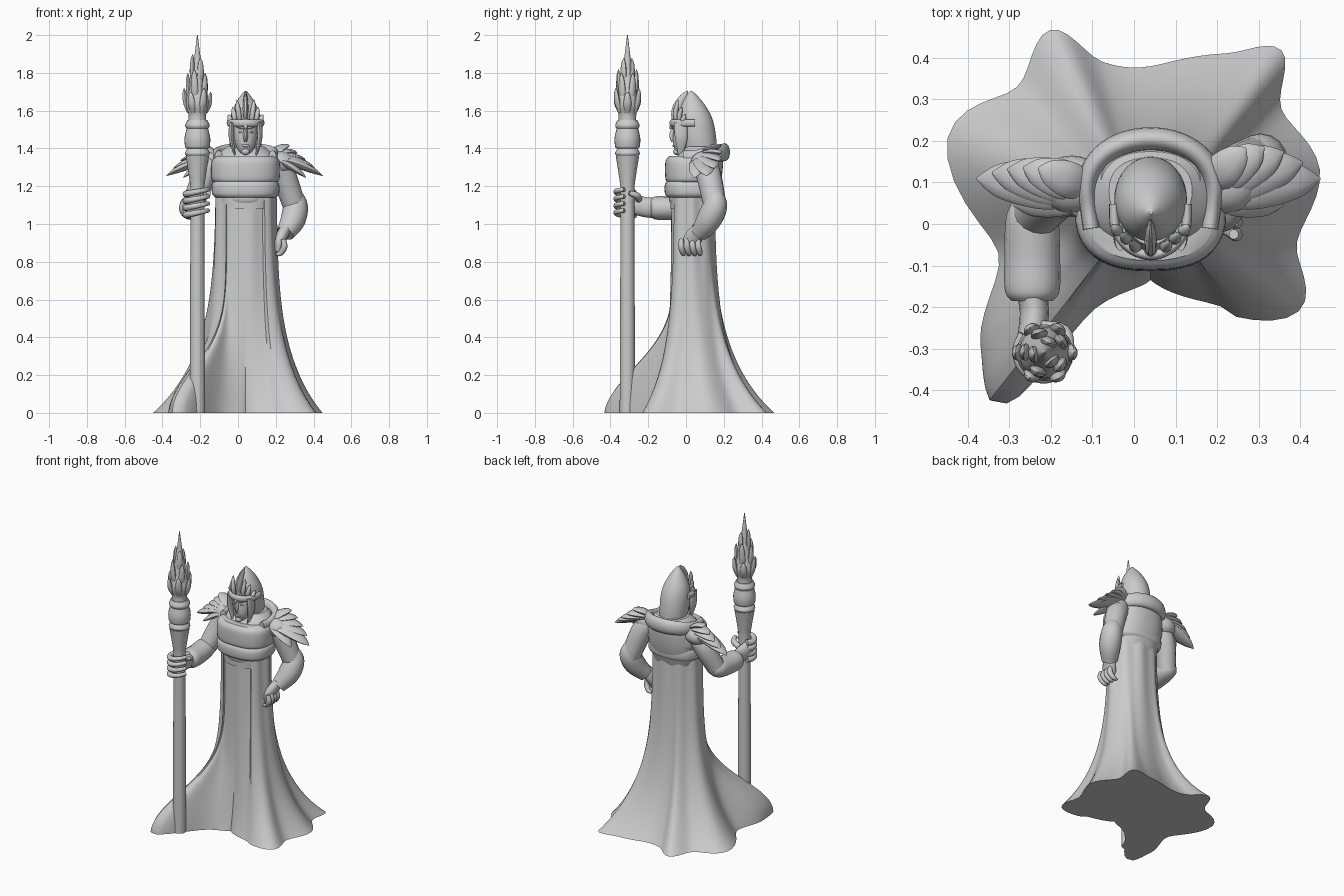
import bpy, bmesh
from math import sin, cos, pi, radians, exp
from mathutils import Vector, Matrix

if "Cube" in bpy.data.objects:
    bpy.data.objects.remove(bpy.data.objects["Cube"])

stone = bpy.data.materials.new("stone_grey")
stone.use_nodes = True
stone.diffuse_color = (0.6, 0.6, 0.6, 1)
stone.node_tree.nodes["Principled BSDF"].inputs["Base Color"].default_value = stone.diffuse_color
parts = []
BODY_X = 0.04
UPRIGHT = Vector((0, 0, 1))
BACKWARD = Vector((0, 1, 0))


def finish(name, bm):
    """Turn a bmesh into a named object."""
    bmesh.ops.recalc_face_normals(bm, faces=bm.faces)
    mesh = bpy.data.meshes.new(name)
    bm.to_mesh(mesh)
    bm.free()
    mesh.materials.append(stone)
    obj = bpy.data.objects.new(name, mesh)
    bpy.context.collection.objects.link(obj)
    parts.append(obj)


def skin(name, rings):
    """Bridge closed rings of points and cap both ends."""
    bm = bmesh.new()
    loops = [[bm.verts.new(point) for point in ring] for ring in rings]
    for low, high in zip(loops, loops[1:]):
        for i in range(len(low)):
            bm.faces.new((low[i - 1], low[i], high[i], high[i - 1]))
    bm.faces.new(loops[0])
    bm.faces.new(loops[-1])
    finish(name, bm)


def spline(keys, steps=5):
    """Smooth curve through tuples of any length."""
    result = []
    last = len(keys) - 1
    for i in range(last):
        before, start, end, after = keys[max(i - 1, 0)], keys[i], keys[i + 1], keys[min(i + 2, last)]
        for step in range(steps):
            t = step / steps
            result.append(tuple(
                b + t / 2 * (c - a + t * (2 * a - 5 * b + 4 * c - d + t * (3 * (b - c) + d - a)))
                for a, b, c, d in zip(before, start, end, after)))
    return result + [keys[-1]]


def column(name, x, y, depth, keys, lean=0, power=1, sides=40):
    """Upright form from (height, half width) keys; a low power squares it off."""
    def squared(value):
        return abs(value) ** power * (1 if value > 0 else -1)
    turns = [2 * pi * i / sides for i in range(sides)]
    base = keys[0][0]
    skin(name, [[(x + r * squared(cos(a)), y + lean * (z - base) + depth * r * squared(sin(a)), z) for a in turns]
                for z, r in spline(keys)])


def sweep(name, keys, flat=1, up=UPRIGHT, sides=16):
    """Limb along (x, y, z, radius) keys, flattened along the up direction."""
    path = spline(keys)
    rings = []
    for i, (x, y, z, radius) in enumerate(path):
        ahead, behind = path[min(i + 1, len(path) - 1)], path[max(i - 1, 0)]
        along = (Vector(ahead[:3]) - Vector(behind[:3])).normalized()
        across = along.cross(up).normalized()
        normal = across.cross(along)
        turns = [2 * pi * s / sides for s in range(sides)]
        rings.append([Vector((x, y, z)) + radius * (across * cos(a) + normal * flat * sin(a)) for a in turns])
    skin(name, rings)


def blade(name, base, tip, width, flat=0.4, up=UPRIGHT, bow=0.0):
    """Pointed, slightly bowed leaf."""
    base, tip = Vector(base), Vector(tip)
    keys = []
    for t, share in ((0, 0.6), (0.4, 1), (0.8, 0.7), (1, 0.05)):
        keys.append((*(base.lerp(tip, t) + up * bow * sin(pi * t)), width * share))
    sweep(name, keys, flat, up, sides=10)


def blob(name, centre, size):
    bm = bmesh.new()
    bmesh.ops.create_uvsphere(bm, u_segments=20, v_segments=12, radius=1,
                              matrix=Matrix.LocRotScale(Vector(centre), None, Vector(size)))
    finish(name, bm)


# Robe: a round waist flaring into a ragged hem of (degrees, reach), with a raised train
hem = spline([(-90, 0.18), (-60, 0.27), (-34, 0.43), (-12, 0.36), (14, 0.42), (38, 0.4), (51, 0.5), (65, 0.42),
              (90, 0.35), (108, 0.38), (119, 0.5), (137, 0.44), (160, 0.52), (195, 0.38), (218, 0.52), (234, 0.59),
              (242, 0.28), (270, 0.18)], 6)[:-1]
rings = []
for level in range(41):
    z = 1.14 * (level / 40) ** 1.5
    ring = []
    for degrees, reach in hem:
        angle = radians(degrees)
        train = exp(-((degrees - 226) / 24) ** 2)
        flare = exp(-3.3 * z - z ** 3)
        flare += train * (exp(-(3 * z) ** 2) - flare)
        fold = 1 + 0.03 * cos(9 * angle) * min(1, z)
        panel = 0.015 if sin(angle) < -0.78 else 0
        waist = Vector((0.16 * cos(angle), 0.12 * sin(angle), 0)) * fold
        foot = Vector((cos(angle), sin(angle), 0)) * reach
        ring.append(waist.lerp(foot, flare) + Vector((BODY_X, 0.03 + panel, z)))
    rings.append(ring)
skin("robe", rings)

# Torso and layered breastplate
column("torso", BODY_X, 0.03, 0.8, [(1.08, 0.14), (1.2, 0.165), (1.3, 0.165), (1.36, 0.15), (1.41, 0.1)],
       lean=0.15, power=0.85)
column("upper_back", BODY_X, 0.06, 0.68, [(1.17, 0.12), (1.25, 0.145), (1.34, 0.145), (1.39, 0.12)], lean=0.2)
for name, low, high, radius, y in (("belly_plate", 1.11, 1.2, 0.1, -0.01),
                                   ("lower_chest_plate", 1.14, 1.24, 0.177, 0.03),
                                   ("upper_chest_plate", 1.22, 1.36, 0.18, 0.035)):
    column(name, BODY_X, y, 0.8, [(low, radius * 0.9), (low + 0.02, radius), (high - 0.03, radius),
                                  (high, radius * 0.85)], power=0.8)
column("neck", BODY_X, 0.04, 1, [(1.34, 0.06), (1.45, 0.055)])

# Horseshoe collar standing on the back
collar = []
for i in range(13):
    angle = pi * (i / 10 - 0.1)
    raised = max(0, sin(angle))
    collar.append((BODY_X + 0.15 * cos(angle) * (1 + 0.25 * raised), 0.04 + 0.165 * sin(angle),
                   1.355 + 0.025 * raised, 0.02 + 0.008 * raised))
sweep("back_collar", collar, flat=1.7)

# Face
column("face", BODY_X, -0.02, 1.08, [(1.365, 0.015), (1.385, 0.036), (1.43, 0.055), (1.5, 0.062), (1.56, 0.055)], lean=0.15)
blade("nose", (BODY_X, -0.07, 1.435), (BODY_X, -0.06, 1.52), 0.013, flat=1.2, up=BACKWARD, bow=-0.008)
blob("mouth", (BODY_X, -0.062, 1.415), (0.022, 0.01, 0.008))
blob("chin", (BODY_X, -0.05, 1.383), (0.022, 0.018, 0.018))

# Pointed helmet with brow band and crest
column("helmet", BODY_X, 0.08, 1.1, [(1.35, 0.075), (1.4, 0.082), (1.46, 0.087), (1.53, 0.086), (1.59, 0.074),
                                     (1.65, 0.046), (1.69, 0.018), (1.705, 0.004)], lean=-0.15)
sweep("brow_band", [(BODY_X + 0.09 * sin(a), 0.025 - 0.1 * cos(a), 1.535, 0.012)
                    for a in (-1.8, -1.2, -0.6, 0, 0.6, 1.2, 1.8)], flat=1.6)
blade("crest", (BODY_X, -0.06, 1.54), (BODY_X, 0.01, 1.705), 0.015, flat=2, up=BACKWARD, bow=-0.015)
blade("brow_point", (BODY_X, -0.055, 1.58), (BODY_X, -0.085, 1.5), 0.015, flat=0.8, up=BACKWARD)

# Paired cheek guards, eyes, brows and crown blades
for name, side in (("left", 1), ("right", -1)):
    sweep(name + "_cheek_guard", [(BODY_X + side * 0.073, -0.03, 1.54, 0.014), (BODY_X + side * 0.075, -0.025, 1.45, 0.013),
                                  (BODY_X + side * 0.055, -0.03, 1.36, 0.004)], flat=2.5, up=BACKWARD)
    blade(name + "_eyebrow", (BODY_X + side * 0.01, -0.07, 1.505), (BODY_X + side * 0.06, -0.045, 1.525), 0.01, flat=0.8)
    blob(name + "_eye", (BODY_X + side * 0.026, -0.058, 1.487), (0.013, 0.008, 0.006))
    for n in range(3):
        spread = BODY_X + side * (0.03 + 0.022 * n)
        blade(f"{name}_crown_blade_{n}", (spread, 0.02 * n - 0.05, 1.53),
              (spread + side * 0.016, 0.02 * n - 0.04, 1.66 - 0.04 * n), 0.014, flat=1, up=BACKWARD, bow=-0.01)

# Shoulder armour: fanned overlapping blades
for name, side, root, turn in (("left", 1, 0.17, 10), ("right", -1, -0.1, 4)):
    base = Vector((root, 0.085, 1.345))
    blob(name + "_shoulder_cap", base + Vector((side * 0.05, 0.01, -0.02)), (0.08, 0.07, 0.06))
    for n in range(5):
        angle = radians(turn * n + 5)
        length = 0.28 - 0.035 * n
        reach = Vector((side * cos(angle) * length, sin(angle) * length, 0.04 * n - 0.09))
        blade(f"{name}_shoulder_blade_{n}", base, base + reach, 0.06 - 0.004 * n, bow=0.02)
    blade(name + "_front_shoulder_blade", base, base + Vector((side * 0.19, -0.04, -0.1)), 0.05, bow=0.02)

# Left arm, hand on hip
sweep("left_upper_arm", [(0.19, 0.09, 1.33, 0.06), (0.24, 0.12, 1.26, 0.066), (0.3, 0.155, 1.09, 0.06)], up=BACKWARD)
sweep("left_sleeve", [(0.29, 0.15, 1.17, 0.04), (0.305, 0.155, 1.1, 0.064), (0.29, 0.12, 1.02, 0.066),
                      (0.25, 0.07, 0.95, 0.048)], up=BACKWARD)
sweep("left_hand", [(0.25, 0.07, 0.97, 0.03), (0.22, 0.03, 0.91, 0.032), (0.21, 0.02, 0.85, 0.02)], flat=1.5, up=BACKWARD)
for n in range(4):
    y = 0.03 * n - 0.025
    sweep(f"left_finger_{n}", [(0.24, y, 0.92, 0.012), (0.245, y, 0.88, 0.017), (0.225, y + 0.01, 0.845, 0.014),
                               (0.2, y + 0.01, 0.84, 0.008)], up=BACKWARD, sides=10)

# Right arm, reaching to the staff
sweep("right_upper_arm", [(-0.12, 0.07, 1.33, 0.055), (-0.18, 0.075, 1.25, 0.062), (-0.24, 0.02, 1.1, 0.058)], up=BACKWARD)
sweep("right_sleeve", [(-0.24, 0.06, 1.12, 0.035), (-0.245, 0.02, 1.1, 0.062), (-0.245, -0.08, 1.085, 0.067),
                       (-0.245, -0.16, 1.085, 0.066), (-0.245, -0.185, 1.085, 0.05)], flat=0.93)
sweep("right_hand", [(-0.245, -0.17, 1.085, 0.036), (-0.24, -0.22, 1.09, 0.035), (-0.25, -0.3, 1.11, 0.035)], flat=1.5)

# Fingers curled around the staff
GRIP = Vector((-0.215, -0.31, 0))
for n in range(4):
    curl = []
    for i in range(7):
        angle = 2.4 + 0.6 * i
        around = Vector((cos(angle), sin(angle), 0.2 * cos(angle))) * 0.06
        curl.append((*(GRIP + around + UPRIGHT * (1.06 + 0.037 * n)), 0.02 - 0.0015 * i))
    sweep(f"right_finger_{n}", curl)
sweep("right_thumb", [(-0.22, -0.25, 1.13, 0.018), (-0.17, -0.26, 1.15, 0.018), (-0.155, -0.3, 1.165, 0.012)])

# Staff with flared socket, bands and flame head
column("staff_shaft", *GRIP.xy, 1, [(0, 0.041), (1, 0.037), (1.18, 0.037), (1.26, 0.046), (1.36, 0.062)], sides=24)
for n, (low, high, radius) in enumerate(((1.355, 1.4, 0.065), (1.4, 1.51, 0.068), (1.5, 1.55, 0.064))):
    column(f"staff_band_{n}", *GRIP.xy, 1, [(low, radius - 0.012), (low + 0.01, radius - 0.003),
                                            ((low + high) / 2, radius), (high, radius - 0.012)], sides=24)
column("flame_core", *GRIP.xy, 1, [(1.53, 0.048), (1.58, 0.047), (1.64, 0.062), (1.74, 0.04), (1.85, 0.021), (2, 0.002)], sides=24)
for tier, (count, low, high, spread) in enumerate(((6, 1.59, 1.7, 0.07), (5, 1.63, 1.8, 0.05), (3, 1.72, 1.88, 0.025))):
    for n in range(count):
        angle = 2 * pi * n / count + tier * 0.6
        outward = Vector((cos(angle), sin(angle), 0))
        blade(f"flame_{tier}_{n}", GRIP + outward * spread * 0.65 + UPRIGHT * low,
              GRIP + outward * spread + UPRIGHT * (high + 0.02 * (n % 2)), 0.021, flat=0.7, up=outward, bow=0.006)

# Smooth shading with crisp edges
bpy.ops.object.select_all(action="DESELECT")
for obj in parts:
    obj.select_set(True)
bpy.context.view_layer.objects.active = parts[0]
bpy.ops.object.shade_smooth_by_angle(angle=radians(40))
